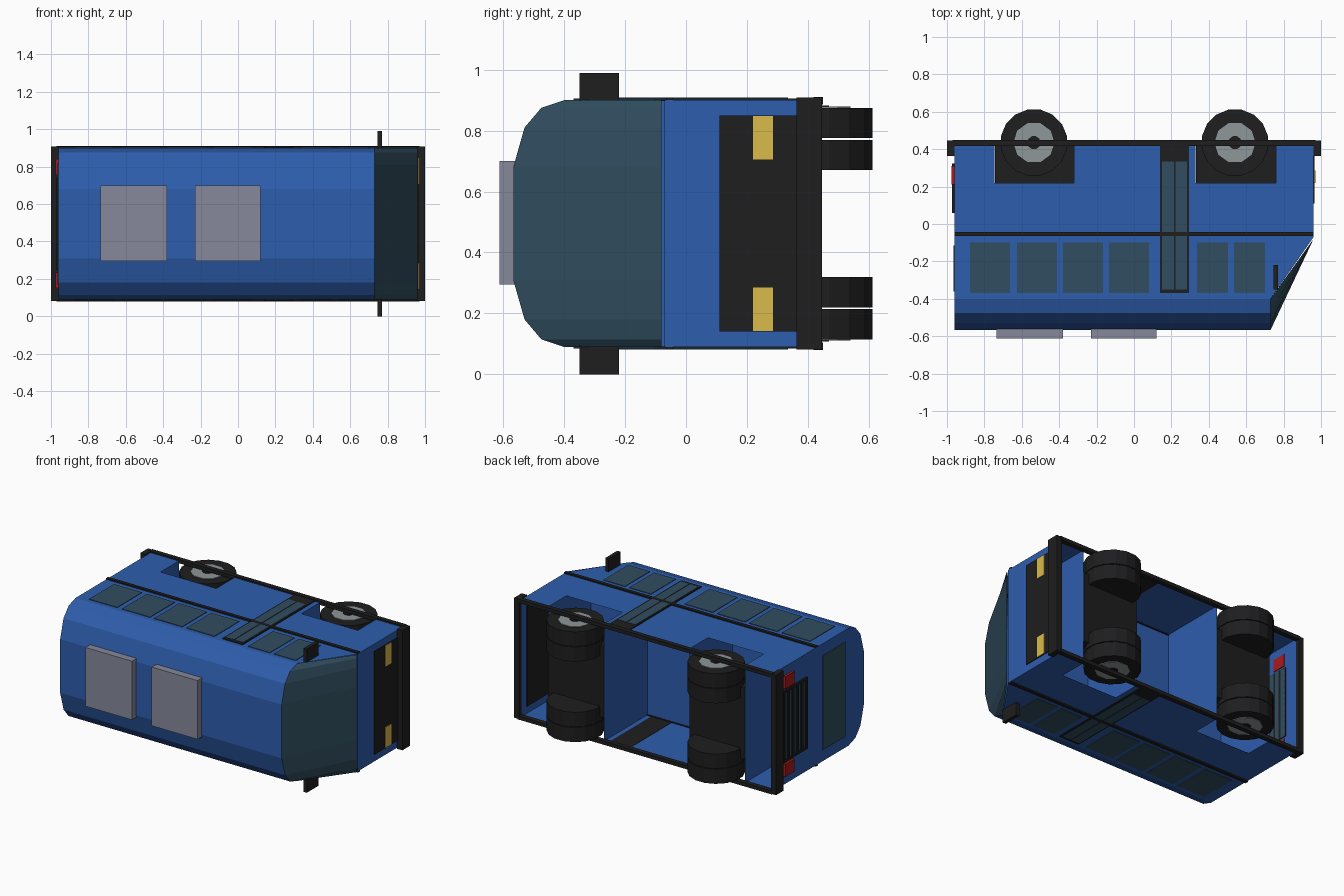
import bpy, bmesh, math
from mathutils import Matrix

if "Cube" in bpy.data.objects:
    bpy.data.objects.remove(bpy.data.objects["Cube"])

# Bus lying on its side: length along x, roof towards -y, width along z
ZC = 0.495


def mat(name, r, g, b):
    m = bpy.data.materials.new(name)
    m.diffuse_color = (r, g, b, 1)
    m.use_nodes = True
    m.node_tree.nodes["Principled BSDF"].inputs["Base Color"].default_value = m.diffuse_color
    return m


BLUE = mat("blue_paint", .027, .11, .42)
BLACK = mat("black_trim", .013, .013, .014)
GLASS = mat("tinted_glass", .03, .075, .115)
YELLOW = mat("yellow_lamp", .7, .5, .07)
RED = mat("red_lamp", .4, .01, .012)
GREY = mat("vent_grey", .24, .25, .33)
RIM = mat("rim_grey", .27, .31, .32)


def finish(name, bm, m):
    me = bpy.data.meshes.new(name)
    bm.to_mesh(me)
    bm.free()
    me.materials.append(m)
    ob = bpy.data.objects.new(name, me)
    bpy.context.collection.objects.link(ob)
    return ob


def sheet(name, faces, m):
    bm = bmesh.new()
    for f in faces:
        bm.faces.new([bm.verts.new(p) for p in f])
    bmesh.ops.remove_doubles(bm, verts=bm.verts, dist=1e-4)
    bmesh.ops.recalc_face_normals(bm, faces=bm.faces)
    return finish(name, bm, m)


def box(name, x, y, z, m):
    bm = bmesh.new()
    size = [r[1] - r[0] for r in (x, y, z)]
    mid = [(r[1] + r[0]) / 2 for r in (x, y, z)]
    bmesh.ops.create_cube(bm, size=1, matrix=Matrix.Translation(mid) @ Matrix.Diagonal((*size, 1)))
    return finish(name, bm, m)


def pair(name, x, y, z, m):
    box(name + "_left", x, y, z, m)
    box(name + "_right", x, y, (2 * ZC - z[1], 2 * ZC - z[0]), m)


def disc(name, x, y, z0, z1, r, n, m):
    bm = bmesh.new()
    mx = Matrix.Translation((x, y, (z0 + z1) / 2)) @ Matrix.Rotation(math.pi / n, 4, 'Z')
    bmesh.ops.create_cone(bm, cap_ends=True, segments=n, radius1=r, radius2=r,
                          depth=abs(z1 - z0), matrix=mx)
    return finish(name, bm, m)


# Body shell: roof arch, upper sides, lower sides with wheel cutouts, end walls
half = [(-.40, .09), (-.475, .115), (-.53, .18), (-.567, .31)]
arc = half + [(y, 2 * ZC - z) for y, z in reversed(half)]
XR, XF, XW, YB = -.96, .96, .73, -.07
faces = []
for (y0, z0), (y1, z1) in zip(arc, arc[1:]):
    faces.append([(XR, y0, z0), (XW, y0, z0), (XW, y1, z1), (XR, y1, z1)])
cols = [XR, -.745, -.32, .33, .76, XF]
rows = [YB, .22, .42]
for z in (.09, .90):
    faces.append([(XR, -.40, z), (XW, -.40, z), (XF, YB, z), (XR, YB, z)])
    for j in range(2):
        for i in range(5):
            if not (j == 1 and i in (1, 3)):
                a, b, c, d = cols[i], cols[i + 1], rows[j], rows[j + 1]
                faces.append([(a, c, z), (b, c, z), (b, d, z), (a, d, z)])
faces.append([(XR, .42, .09)] + [(XR, y, z) for y, z in arc] + [(XR, .42, .90)])
faces.append([(XF, YB, .09), (XF, .42, .09), (XF, .42, .90), (XF, YB, .90)])
sheet("body_shell", faces, BLUE)

# Windscreen wrapping from the roof arch down to the nose
sheet("windscreen", [[(XW, y0, z0), (XW, y1, z1), (XF, YB - .01, z1), (XF, YB - .01, z0)]
                     for (y0, z0), (y1, z1) in zip(arc, arc[1:])], GLASS)

# Floor and cross walls inside the open underside
sheet("floor", [[(XR, -.05, .09), (XF, -.05, .09), (XF, -.05, .90), (XR, -.05, .90)]], BLUE)
for i, x in enumerate((-.745, -.32, .33, .76)):
    sheet(f"cross_wall_{i}", [[(x, -.05, .09), (x, .42, .09), (x, .42, .90), (x, -.05, .90)]], BLUE)

# Wheels in double rows, with an inner housing per axle
for tag, x, w0, w1 in (("rear", -.535, -.744, -.321), ("front", .54, .331, .759)):
    box(tag + "_axle_housing", (w0, w1), (.22, .42), (.25, .74), BLACK)
    for side, s in (("left", 1), ("right", -1)):
        def zz(d):
            return ZC + s * d
        name = f"{tag}_{side}"
        disc(name + "_outer_tyre", x, .435, zz(.28), zz(.38), .18, 16, BLACK)
        disc(name + "_inner_tyre", x, .435, zz(.175), zz(.275), .18, 16, BLACK)
        disc(name + "_rim", x, .435, zz(.37), zz(.384), .11, 10, RIM)
        disc(name + "_hub", x, .435, zz(.37), zz(.388), .036, 10, BLACK)

# Side windows, doors, trim strips and mirrors on both sides
for i, (a, b) in enumerate([(-.877, -.663), (-.626, -.412), (-.38, -.166),
                            (-.134, .08), (.337, .503), (.535, .70)]):
    pair(f"side_window_{i}", (a, b), (-.37, -.10), (.898, .904), GLASS)
pair("door_frame", (.14, .295), (-.37, .42), (.898, .906), BLACK)
pair("door_glass_a", (.15, .213), (-.35, .335), (.90, .908), GLASS)
pair("door_glass_b", (.221, .284), (-.35, .335), (.90, .908), GLASS)
pair("belt_trim", (XR, XF), (-.065, -.042), (.895, .909), BLACK)
pair("skirt_trim", (-.97, .97), (.418, .45), (.885, .91), BLACK)
pair("wing_mirror", (.745, .77), (-.35, -.22), (.895, .99), BLACK)

# Roof vents
for i, (a, b) in enumerate([(-.735, -.38), (-.23, .12)]):
    box(f"roof_vent_{i}", (a, b), (-.612, -.55), (.295, .70), GREY)

# Front grille, headlamps and bumpers
box("front_grille", (.955, .966), (.11, .365), (.14, .85), BLACK)
pair("headlamp", (.96, .97), (.22, .285), (.705, .848), YELLOW)
box("front_bumper", (.96, 1), (.363, .447), (.082, .908), BLACK)
box("rear_bumper", (-1, -.96), (.363, .447), (.082, .908), BLACK)

# Rear window, tail lamps and slatted engine cover
box("rear_window", (-.966, -.955), (-.36, -.115), (.17, .82), GLASS)
pair("tail_lamp", (-.976, -.955), (.21, .31), (.755, .84), RED)
box("engine_cover", (-.964, -.955), (.06, .32), (.25, .74), GLASS)
for i in range(6):
    y = .06 + i * .049
    box(f"engine_slat_{i}", (-.972, -.955), (y, y + .018), (.25, .74), BLACK)
pair("engine_cover_edge", (-.972, -.955), (.06, .32), (.725, .742), BLACK)
